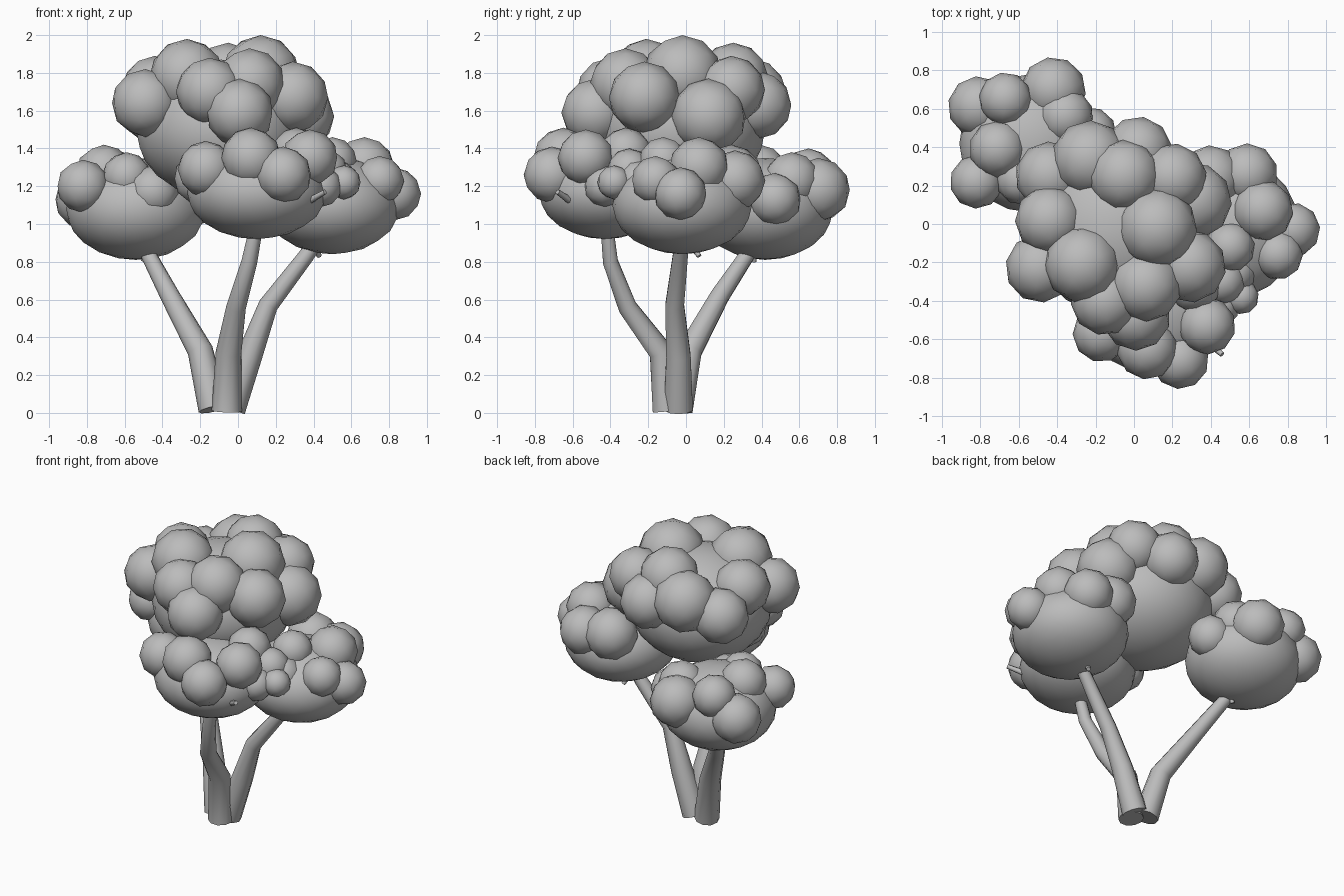
import bpy
import bmesh
import math
import random
from mathutils import Matrix, Vector

random.seed(4)

default_cube = bpy.data.objects.get("Cube")
if default_cube:
    bpy.data.objects.remove(default_cube, do_unlink=True)


def make_material(name, value):
    material = bpy.data.materials.new(name)
    material.use_nodes = True
    color = (value, value, value, 1)
    material.diffuse_color = color
    material.node_tree.nodes["Principled BSDF"].inputs["Base Color"].default_value = color
    return material


grey = make_material("plain grey", 0.5)


def link_mesh(name, bm):
    """Turn a bmesh into a linked, grey object."""
    mesh = bpy.data.meshes.new(name)
    bm.to_mesh(mesh)
    bm.free()
    mesh.materials.append(grey)
    obj = bpy.data.objects.new(name, mesh)
    bpy.context.collection.objects.link(obj)
    return obj


def blob(name, center, radii, subdivisions, turn):
    """A smooth leaf ball, optionally squashed, with a given facet rotation."""
    bm = bmesh.new()
    matrix = Matrix.Translation(center) @ Matrix.Diagonal((*radii, 1)) @ Matrix.Rotation(turn, 4, "Z")
    bmesh.ops.create_icosphere(bm, subdivisions=subdivisions, radius=1, matrix=matrix)
    for face in bm.faces:
        face.smooth = True
    return link_mesh(name, bm)


def crown(name, center, radii, balls):
    """A squashed core with smaller leaf balls (x, y, z, radius) around its upper side."""
    blob(name + "_core", center, radii, 3, 0)
    for number, (x, y, z, radius) in enumerate(balls, start=1):
        turn = random.uniform(0, math.tau)
        blob(f"{name}_leaf_ball_{number}", (x, y, z), (radius,) * 3, 2, turn)


def branch(name, points, radii, sides=10):
    """A tapered tube through the points, closed at both ends."""
    points = [Vector(p) for p in points]
    bm = bmesh.new()
    rings = []
    for i, (point, radius) in enumerate(zip(points, radii)):
        before = points[max(i - 1, 0)]
        after = points[min(i + 1, len(points) - 1)]
        tilt = Vector((0, 0, 1)).rotation_difference(after - before)
        ring = []
        for k in range(sides):
            angle = math.tau * k / sides
            offset = Vector((math.cos(angle), math.sin(angle), 0)) * radius
            ring.append(bm.verts.new(point + tilt @ offset))
        rings.append(ring)
    for low, high in zip(rings, rings[1:]):
        for k in range(sides):
            n = (k + 1) % sides
            bm.faces.new((low[k], low[n], high[n], high[k]))
    bm.faces.new(reversed(rings[0]))
    bm.faces.new(rings[-1])
    for face in bm.faces:
        face.smooth = len(face.verts) == 4
    for ring in (rings[0], rings[-1]):
        for k in range(sides):
            bm.edges.get((ring[k], ring[k - 1])).smooth = False
    return link_mesh(name, bm)


# Three trunks fanning out from one base
trunk_radii = (0.08, 0.068, 0.052, 0.042, 0.035)
branch("back_right_trunk",
       [(-.13, -.04, .02), (-.2, .02, .33), (-.36, .18, .62), (-.47, .32, .83), (-.52, .4, 1)],
       trunk_radii)
branch("front_trunk",
       [(-.06, -.1, .01), (-.05, -.13, .32), (-.01, -.31, .56), (.06, -.4, .8), (.1, -.42, 1)],
       trunk_radii)
branch("left_trunk",
       [(-.04, -.04, .02), (.06, -.04, .3), (.16, -.06, .57), (.36, -.03, .83), (.48, -.02, 1)],
       trunk_radii)

# Short twig stubs poking out of the leaves
twig_radii = (0.022, 0.014)
branch("front_twig", [(.34, -.58, 1.1), (.46, -.68, 1.17)], twig_radii, 6)
branch("left_twig", [(.4, .02, .9), (.43, .07, .83)], twig_radii, 6)
branch("back_right_twig", [(-.47, .36, .9), (-.5, .36, .8)], twig_radii, 6)

# Large upper crown
crown("top_crown", (-.09, -.03, 1.5), (.45, .45, .37), [
    (.12, -.02, 1.79, .21), (-.05, .25, 1.77, .19), (-.23, .34, 1.68, .2),
    (-.44, .02, 1.71, .18), (-.27, -.21, 1.78, .2), (.06, -.32, 1.74, .19),
    (-.49, -.23, 1.64, .18), (.01, -.48, 1.59, .18), (-.15, -.4, 1.7, .18),
    (.29, -.22, 1.67, .19), (.31, .12, 1.57, .2), (.2, .24, 1.71, .18),
    (.02, .38, 1.63, .18), (-.44, .25, 1.6, .18)])

# Lower crown behind on the right
crown("back_right_crown", (-.54, .42, 1.08), (.37, .36, .27), [
    (-.81, .61, 1.13, .16), (-.67, .65, 1.26, .14), (-.42, .7, 1.18, .17),
    (-.36, .56, 1.23, .15), (-.71, .39, 1.27, .15), (-.82, .22, 1.2, .14),
    (-.45, .19, 1.17, .14), (-.59, .23, 1.25, .13), (-.23, .47, 1.13, .14)])

# Lower crown in front
crown("front_crown", (.1, -.43, 1.17), (.37, .35, .25), [
    (-.17, -.57, 1.29, .15), (.07, -.65, 1.35, .16), (.24, -.71, 1.26, .15),
    (.38, -.53, 1.35, .15), (.31, -.32, 1.37, .14), (.46, -.3, 1.28, .12),
    (.56, -.38, 1.22, .09), (.44, -.43, 1.2, .11), (-.2, -.35, 1.24, .14)])

# Lower crown on the left
crown("left_crown", (.5, -.02, 1.1), (.36, .37, .26), [
    (.67, .07, 1.3, .16), (.83, -.03, 1.16, .14), (.75, -.16, 1.23, .13),
    (.59, .26, 1.23, .16), (.4, .24, 1.25, .17), (.5, -.12, 1.33, .13),
    (.52, -.25, 1.22, .12)])
